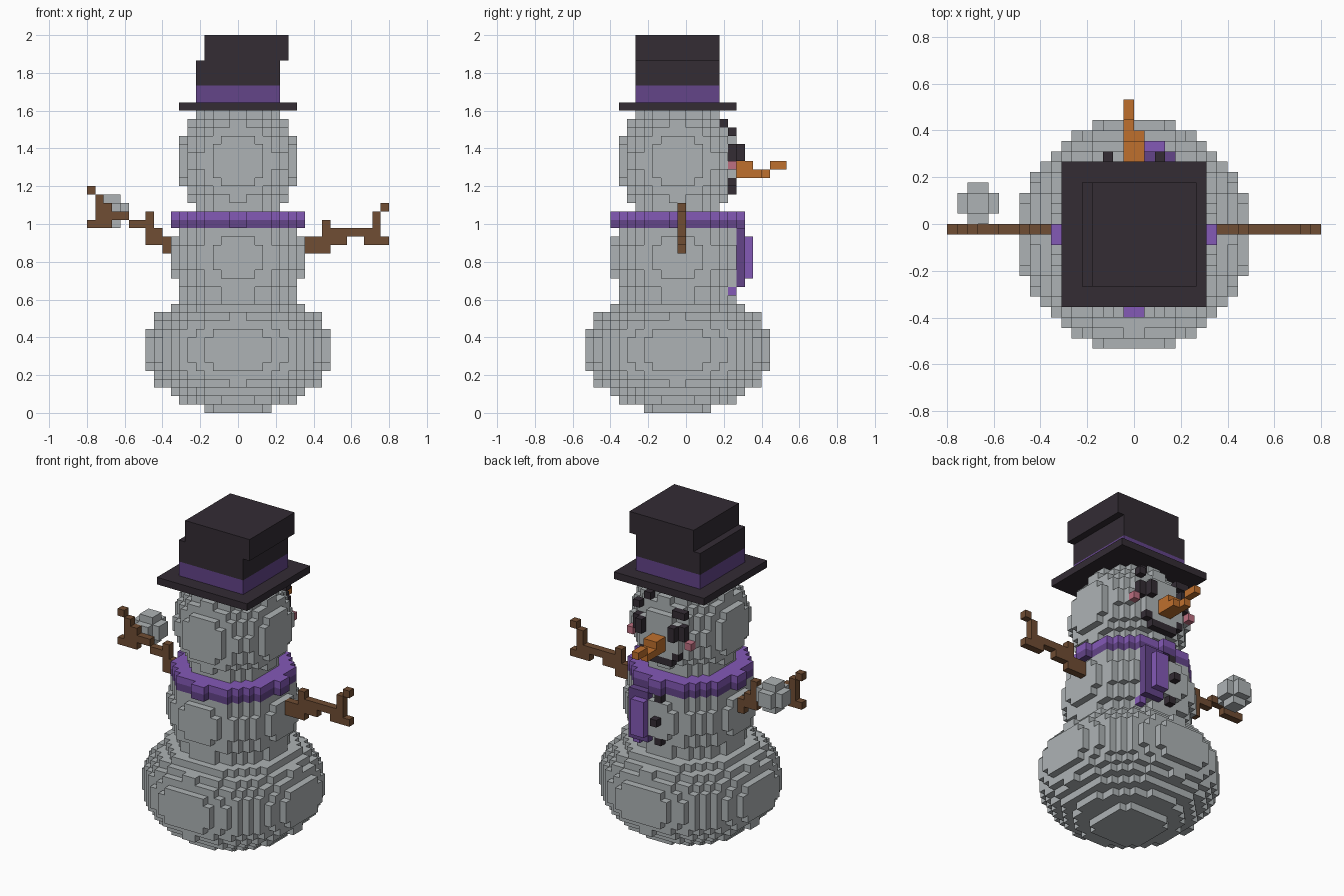
import bpy
import bmesh
from mathutils import Vector

cube = bpy.data.objects.get("Cube")
if cube:
    bpy.data.objects.remove(cube, do_unlink=True)

U = 2 / 45          # edge of one block
CY = -1             # depth of the body axis, in blocks


def make_material(name, rgb):
    mat = bpy.data.materials.new(name)
    mat.use_nodes = True
    mat.diffuse_color = (*rgb, 1)
    mat.node_tree.nodes["Principled BSDF"].inputs["Base Color"].default_value = (*rgb, 1)
    return mat


MATS = {
    "snow": make_material("snow grey", (0.42, 0.45, 0.46)),
    "black": make_material("charcoal", (0.033, 0.025, 0.034)),
    "light": make_material("light purple", (0.23, 0.10, 0.47)),
    "dark": make_material("dark purple", (0.125, 0.058, 0.25)),
    "wood": make_material("brown wood", (0.16, 0.074, 0.033)),
    "orange": make_material("carrot orange", (0.52, 0.16, 0.027)),
    "pink": make_material("cheek pink", (0.51, 0.16, 0.22)),
}

cells = {}          # block position -> (part, material); later parts win


def box(part, mat, x, y, z):
    """Fill the blocks between the given (low, high) ranges."""
    for i in range(*x):
        for j in range(*y):
            for k in range(*z):
                cells[i, j, k] = (part, mat)


def ball(part, mat, center, radii, limit=1.0):
    """Fill the blocks whose centres lie inside an ellipsoid."""
    c, r = Vector(center), Vector(radii)
    spans = [(int(c[a] - r[a]) - 2, int(c[a] + r[a]) + 2) for a in range(3)]
    for i in range(*spans[0]):
        for j in range(*spans[1]):
            for k in range(*spans[2]):
                d = Vector((i, j, k)) + Vector((0.5, 0.5, 0.5)) - c
                if sum((d[a] / r[a]) ** 2 for a in range(3)) <= limit:
                    cells[i, j, k] = (part, mat)


# Snow balls
ball("lower_body", "snow", (0, CY, 7.5), (11, 11, 7.5), 1.035)
ball("middle_body", "snow", (0, CY, 18.5), (8, 8, 8))
ball("head", "snow", (0, CY, 30), (7, 7, 7), 1.06)

# Scarf: two stacked discs and a hanging tail
for row, mat in ((22, "dark"), (23, "light")):
    for i in range(-8, 8):
        for j in range(-9, 7):
            if (i + 0.5) ** 2 + (j + 0.5 - CY) ** 2 < 58:
                cells[i, j, row] = ("scarf", mat)
box("scarf_tail", "light", (1, 3), (7, 8), (16, 21))
box("scarf_tail", "dark", (1, 3), (6, 7), (21, 22))
box("scarf_tail", "dark", (1, 3), (6, 7), (15, 16))
box("scarf_tail", "dark", (3, 4), (6, 7), (15, 22))
box("scarf_tail", "light", (3, 4), (5, 6), (14, 15))

# Buttons
for row, depth in ((15, 6), (18, 7), (21, 6)):
    box("buttons", "black", (-1, 0), (depth, depth + 1), (row, row + 1))

# Mirrored face parts: eyes, cheeks, mouth corners
for side in (1, -1):
    def col(a):
        return (a, a + 1) if side > 0 else (-a - 1, -a)
    box("eyes", "black", col(2), (6, 7), (30, 32))
    box("eyes", "black", col(3), (5, 6), (30, 32))
    box("cheeks", "pink", col(4), (5, 6), (29, 30))
    box("mouth", "black", col(2), (5, 6), (27, 28))
box("mouth", "black", (-2, 2), (5, 6), (26, 27))

# Brows, one raised
box("left_brow", "black", (2, 3), (4, 5), (34, 35))
box("left_brow", "black", (3, 4), (5, 6), (33, 34))
box("right_brow", "black", (-4, -2), (5, 6), (33, 34))

# Crooked carrot nose
box("nose", "orange", (-1, 1), (6, 8), (28, 30))
box("nose", "orange", (-1, 1), (8, 9), (28, 29))
box("nose", "orange", (-1, 0), (9, 10), (28, 29))
box("nose", "orange", (-1, 0), (10, 12), (29, 30))

# Hat with a crooked top
box("hat_brim", "black", (-7, 7), (-8, 6), (36, 37))
box("hat_band", "dark", (-5, 5), (-6, 4), (37, 39))
box("hat_crown", "black", (-5, 5), (-6, 4), (39, 42))
box("hat_top", "black", (-4, 6), (-6, 4), (42, 45))

# Twig arms, each a chain of (x range, z range) pieces
LEFT = [((8, 11), (19, 21)), ((10, 11), (21, 23)), ((11, 13), (20, 21)),
        ((11, 15), (21, 22)), ((15, 18), (20, 21)), ((15, 17), (21, 22)),
        ((16, 17), (22, 24)), ((17, 18), (24, 25))]
RIGHT = [((-9, -8), (19, 21)), ((-11, -9), (20, 22)), ((-11, -10), (22, 24)),
         ((-13, -10), (22, 23)), ((-18, -15), (22, 23)), ((-17, -13), (23, 24)),
         ((-17, -15), (24, 25)), ((-17, -16), (25, 26)), ((-18, -17), (26, 27))]
for part, pieces in (("left_arm", LEFT), ("right_arm", RIGHT)):
    for x, z in pieces:
        box(part, "wood", x, (-1, 0), z)

# Snowball held by the right arm
ball("snowball", "snow", (-15, 2, 24), (2, 2, 2))


def build(part):
    """Make one mesh from the exposed block faces of a part."""
    own = {c: m for c, (p, m) in cells.items() if p == part}
    names = sorted(set(own.values()))
    bm = bmesh.new()
    verts = {}

    def vert(p):
        if p not in verts:
            verts[p] = bm.verts.new(Vector(p) * U)
        return verts[p]

    for c, mat in own.items():
        for axis in range(3):
            for step in (0, 1):
                near = list(c)
                near[axis] += 2 * step - 1
                if tuple(near) in cells:
                    continue
                ring = []
                for a, b in ((0, 0), (1, 0), (1, 1), (0, 1)):
                    p = list(c)
                    p[axis] += step
                    p[(axis + 1) % 3] += a
                    p[(axis + 2) % 3] += b
                    ring.append(vert(tuple(p)))
                face = bm.faces.new(ring if step else ring[::-1])
                face.material_index = names.index(mat)
    mesh = bpy.data.meshes.new(part)
    bm.to_mesh(mesh)
    bm.free()
    for n in names:
        mesh.materials.append(MATS[n])
    bpy.context.collection.objects.link(bpy.data.objects.new(part, mesh))


for part_name in sorted({p for p, _ in cells.values()}):
    build(part_name)
